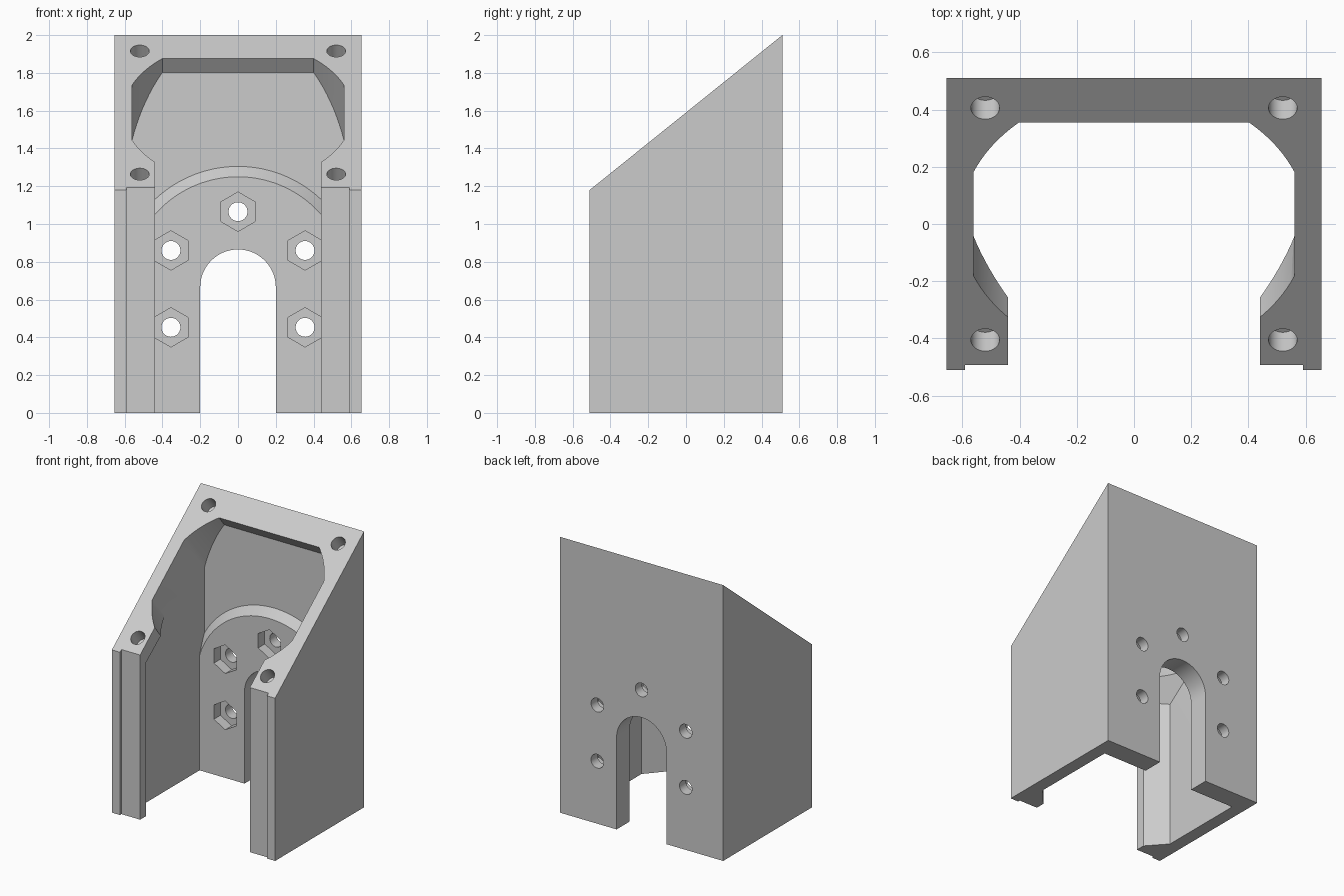
import bpy, bmesh, math
from mathutils import Matrix, Vector

if "Cube" in bpy.data.objects:
    bpy.data.objects.remove(bpy.data.objects["Cube"], do_unlink=True)

# Overall sizes
W, D = 0.655, 0.51
ROOM, LIP, BACK, PAD = 0.56, 0.44, 0.415, 0.36
HUB = 0.665
TILT = math.atan2(0.82, 2 * D)
SLOPE = Matrix.Translation((0, 0, 1.59)) @ Matrix.Rotation(TILT, 4, 'X')
UP = SLOPE.to_3x3() @ Vector((0, 0, 1))
RISE = SLOPE.to_3x3() @ Vector((0, 1, 0))
FACE_BACK = Matrix.Rotation(math.pi / 2, 4, 'X')

grey = bpy.data.materials.new("plain_grey")
grey.use_nodes = True
grey.diffuse_color = (0.6, 0.6, 0.6, 1)
grey.node_tree.nodes["Principled BSDF"].inputs["Base Color"].default_value = (0.6, 0.6, 0.6, 1)


def finish(name, bm, planes=()):
    """Trim a convex solid by (point, outward normal) planes and link it."""
    for point, normal in planes:
        geom = bm.verts[:] + bm.edges[:] + bm.faces[:]
        cut = bmesh.ops.bisect_plane(bm, geom=geom, plane_co=point, plane_no=normal,
                                     clear_outer=True)["geom_cut"]
        edges = [e for e in cut if isinstance(e, bmesh.types.BMEdge)]
        if edges:
            bmesh.ops.edgenet_fill(bm, edges=edges)
    bmesh.ops.recalc_face_normals(bm, faces=bm.faces[:])
    mesh = bpy.data.meshes.new(name)
    bm.to_mesh(mesh)
    bm.free()
    mesh.materials.append(grey)
    ob = bpy.data.objects.new(name, mesh)
    bpy.context.collection.objects.link(ob)
    return ob


def box(name, low, high, planes=()):
    bm = bmesh.new()
    low, high = Vector(low), Vector(high)
    place = Matrix.Translation((low + high) / 2) @ Matrix.Diagonal((high - low).to_4d())
    bmesh.ops.create_cube(bm, size=1, matrix=place)
    return finish(name, bm, planes)


def rod(name, radius, length, place, sides=48, planes=()):
    bm = bmesh.new()
    bmesh.ops.create_cone(bm, cap_ends=True, segments=sides, radius1=radius,
                          radius2=radius, depth=length, matrix=place)
    return finish(name, bm, planes)


def arch(name, y0, r0, y1, r1, bottom):
    """Round-topped slab around the hub, lofted between two depths."""
    bm = bmesh.new()
    rings = []
    for y, r in ((y0, r0), (y1, r1)):
        arc = [(r * math.cos(math.pi * i / 64), HUB + r * math.sin(math.pi * i / 64))
               for i in range(65)]
        outline = [(r, bottom)] + arc + [(-r, bottom)]
        rings.append([bm.verts.new((x, y, z)) for x, z in outline])
    for ring in rings:
        bm.faces.new(ring)
    for i in range(len(rings[0])):
        j = i - 1
        bm.faces.new((rings[0][j], rings[0][i], rings[1][i], rings[1][j]))
    return finish(name, bm)


def subtract(target, cutter, keep=False):
    cutter.hide_render = True
    mod = target.modifiers.new("cut", 'BOOLEAN')
    mod.operation, mod.solver, mod.object = 'DIFFERENCE', 'EXACT', cutter
    bpy.context.view_layer.objects.active = target
    bpy.ops.object.modifier_apply(modifier=mod.name)
    if not keep:
        bpy.data.objects.remove(cutter, do_unlink=True)


# Outer shell with the sloping top
shell = box("housing", (-W, -D, 0), (W, D, 2.2), [((0, 0, 1.59), UP)])

# Lower chamber: angled front corners and sloping supports below the front mounts
room_planes = []
for s in (1, -1):
    room_planes.append(((s * LIP, -0.425, 0), (s * 0.135, -0.12, 0)))
    room_planes.append(((s * LIP, -0.25, 1.247), (s * 1.1, -0.76, 1)))
chamber = box("chamber_cutter", (-ROOM, -0.6, -0.2), (ROOM, BACK, 1.27), room_planes)

# Round opening bored square to the slope, flattened at the sides and the back
opening = rod("opening_cutter", 0.607, 3.2, SLOPE @ Matrix.Translation((0, 0, -1.2)), 128,
              [((ROOM, 0, 0), (1, 0, 0)), ((-ROOM, 0, 0), (-1, 0, 0)),
               ((0, BACK, 0), (0, 1, 0)), (SLOPE @ Vector((0, 0.456, 0)), RISE)])

# Raised round-topped pad with a bevelled rim on the back wall
pad = arch("pad_keeper", PAD, 0.585, 0.475, 0.585 + 0.115, -0.5)
subtract(chamber, pad, keep=True)
subtract(opening, pad)
subtract(shell, chamber)
subtract(shell, opening)

# Front gap and the shallow step beside it
subtract(shell, box("gap_cutter", (-LIP, -0.7, -0.2), (LIP, -0.25, 2.2)))
subtract(shell, box("step_cutter", (-0.59, -0.7, -0.2), (0.59, -0.493, 2.2)))

# Shaft slot through the back wall
subtract(shell, arch("slot_cutter", 0.2, 0.2, 0.7, 0.2, -0.3))

# Bolt holes with hexagonal nut pockets
for x, z in ((0, 1.065), (0.355, 0.86), (-0.355, 0.86), (0.355, 0.453), (-0.355, 0.453)):
    at = Matrix.Translation((x, PAD, z)) @ FACE_BACK
    subtract(shell, rod("bolt_cutter", 0.05, 0.8, at))
    hexagon = at @ Matrix.Rotation(math.pi / 2, 4, 'Z')
    bm_turn = Matrix.Rotation(math.pi / 2, 4, 'Z')
    subtract(shell, rod("nut_cutter", 0.104, 0.15, hexagon @ bm_turn, 6))

# Blind mounting holes in the sloping rim
for x in (-0.52, 0.52):
    for v in (-0.52, 0.52):
        subtract(shell, rod("mount_cutter", 0.05, 0.21, SLOPE @ Matrix.Translation((x, v, 0))))

# Smooth the bores, keep the edges crisp
bpy.ops.object.select_all(action='DESELECT')
shell.select_set(True)
bpy.context.view_layer.objects.active = shell
bpy.ops.object.shade_smooth_by_angle(angle=math.radians(25))
